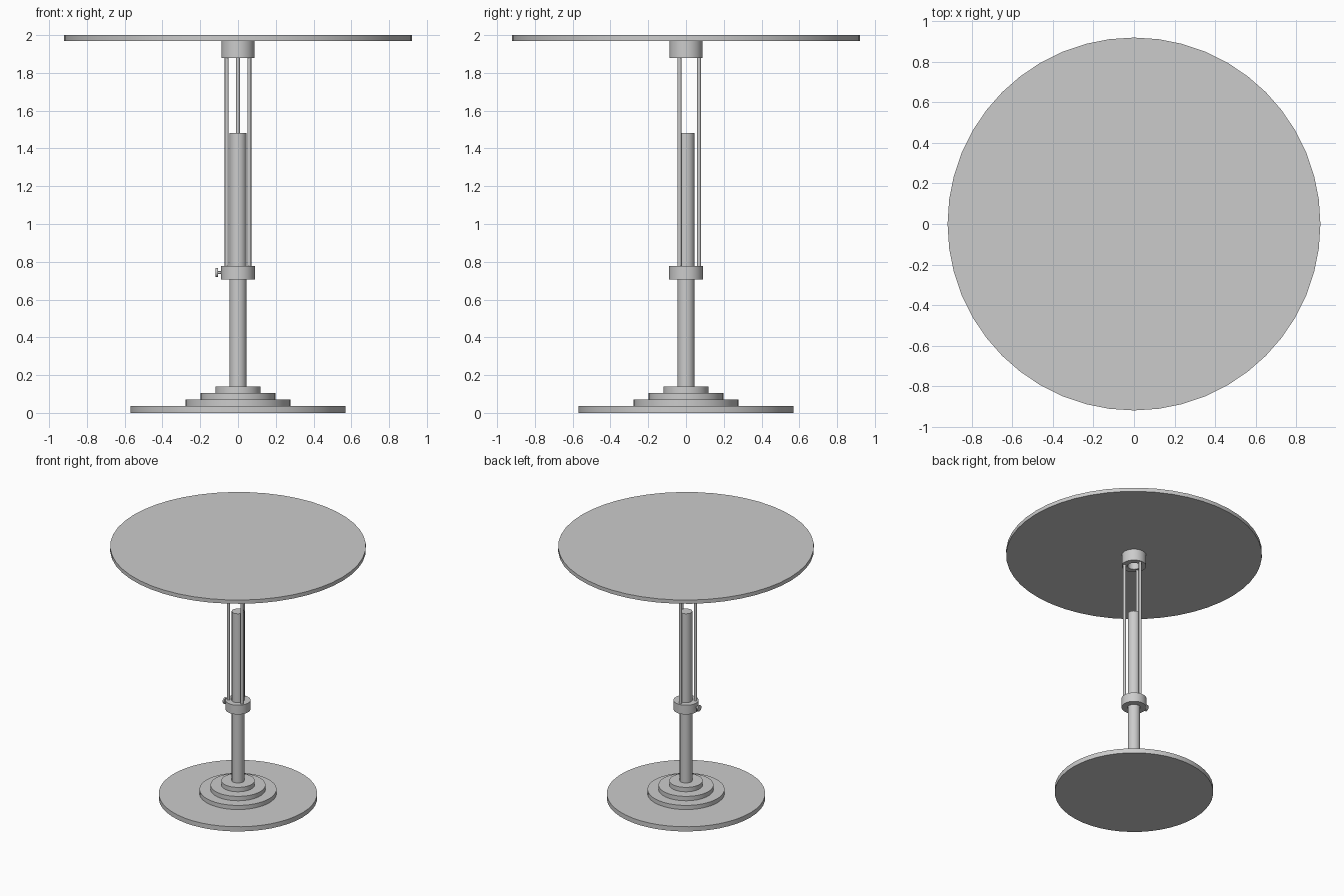
import bpy, math

if "Cube" in bpy.data.objects:
    bpy.data.objects.remove(bpy.data.objects["Cube"])


def finish(obj, name):
    obj.name = name
    bpy.context.view_layer.objects.active = obj
    obj.select_set(True)
    bpy.ops.object.shade_smooth_by_angle(angle=math.radians(30))
    obj.select_set(False)
    return obj


def cylinder(name, r, z0, z1, x=0, y=0, sides=48):
    bpy.ops.mesh.primitive_cylinder_add(
        vertices=sides, radius=r, depth=z1 - z0, location=(x, y, (z0 + z1) / 2))
    return finish(bpy.context.object, name)


def cylinder_x(name, r, x0, x1, z, sides=24):
    bpy.ops.mesh.primitive_cylinder_add(
        vertices=sides, radius=r, depth=x1 - x0,
        location=((x0 + x1) / 2, 0, z), rotation=(0, math.pi / 2, 0))
    return finish(bpy.context.object, name)


def ring(name, r_out, r_in, z0, z1, sides=48):
    # Closed tube made from four loops of vertices
    profile = [(r_out, z0), (r_out, z1), (r_in, z1), (r_in, z0)]
    verts = [(r * math.cos(2 * math.pi * i / sides), r * math.sin(2 * math.pi * i / sides), z)
             for i in range(sides) for r, z in profile]
    faces = []
    for i in range(sides):
        a, b = 4 * i, 4 * ((i + 1) % sides)
        faces += [(a + k, b + k, b + (k + 1) % 4, a + (k + 1) % 4) for k in range(4)]
    mesh = bpy.data.meshes.new(name)
    mesh.from_pydata(verts, [], faces)
    obj = bpy.data.objects.new(name, mesh)
    bpy.context.collection.objects.link(obj)
    return finish(obj, name)


# Round table top
cylinder("table_top", 0.92, 1.97, 2.0)

# Stepped base
steps = [(0.57, 0, 0.037), (0.277, 0.037, 0.07), (0.198, 0.07, 0.105), (0.12, 0.105, 0.14)]
for i, (r, z0, z1) in enumerate(steps):
    cylinder(f"base_step_{i + 1}", r, z0, z1)

# Central post
cylinder("post", 0.045, 0.14, 1.483, sides=32)

# Hollow hub under the top and sliding collar on the post
ring("top_hub", 0.088, 0.046, 1.88, 1.97)
ring("sliding_collar", 0.09, 0.046, 0.705, 0.778)

# Three support rods around the post
for i in range(3):
    a = math.radians(90 + 120 * i)
    cylinder(f"support_rod_{i + 1}", 0.0105, 0.775, 1.885,
             0.069 * math.cos(a), 0.069 * math.sin(a), sides=16)

# Locking screw on the collar
cylinder_x("screw_stem", 0.007, -0.11, -0.085, 0.743, 16)
cylinder_x("screw_knob", 0.024, -0.119, -0.107, 0.743)
